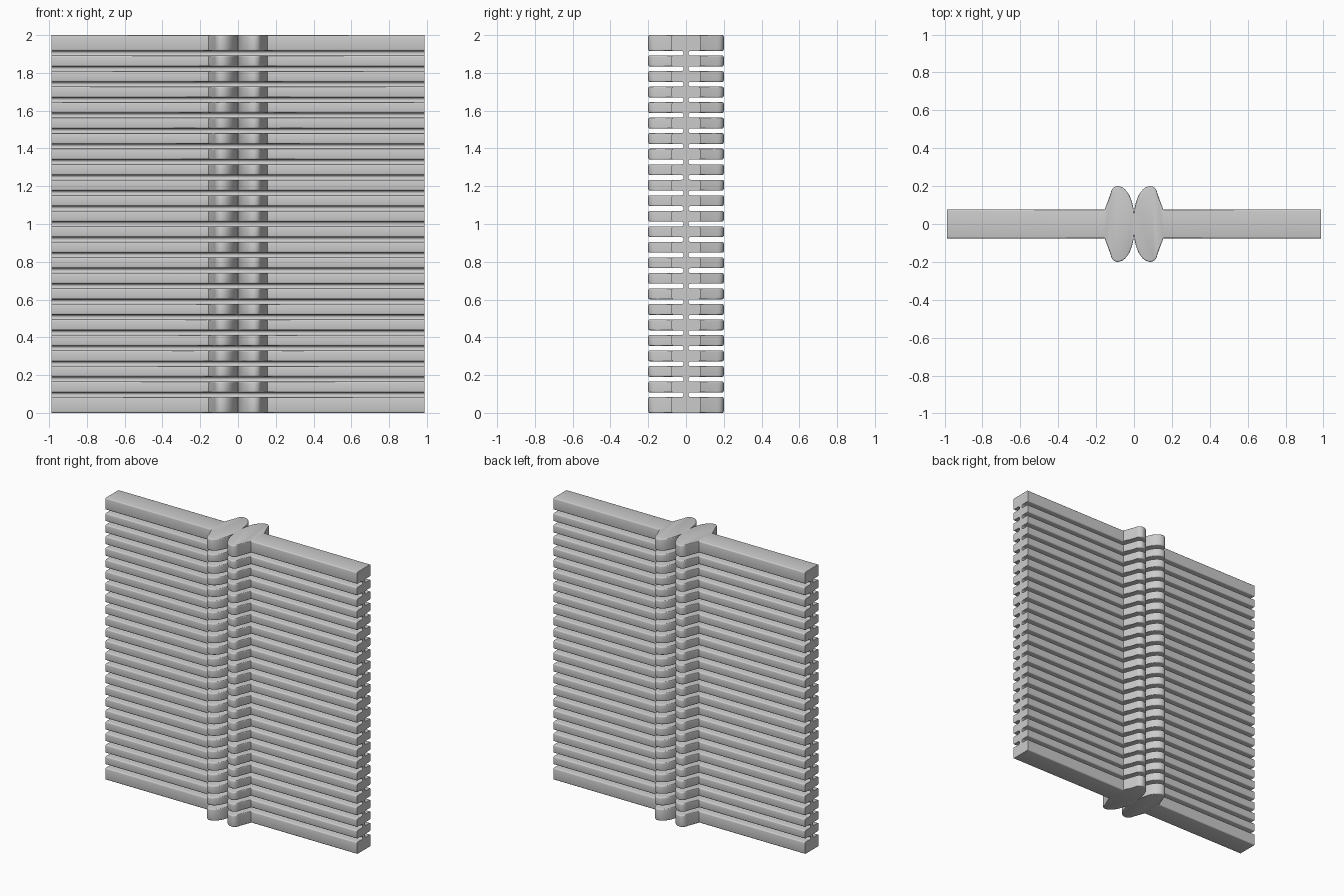
import bpy, bmesh, math

if "Cube" in bpy.data.objects:
    bpy.data.objects.remove(bpy.data.objects["Cube"])

HALF_LEN = 0.987         # outer end of each panel in x
GAP_COUNT = 23
FIRST_GAP, LAST_GAP = 0.096, 1.904
R = 0.0125               # half height of a slot, also its rounded end radius
WEB = 0.012              # half thickness of the central web
EDGE = 0.008             # rounding of the slat edges

gaps = [FIRST_GAP + (LAST_GAP - FIRST_GAP) * i / (GAP_COUNT - 1) for i in range(GAP_COUNT)]


def half_profile():
    """Plan outline (x, y) of one panel, from its outer end round the lobe."""
    upper = [(HALF_LEN, 0.076), (0.155, 0.076), (0.123, 0.162)]
    # rounded lobe crown
    for a in (20, 40, 60, 80):
        t = math.radians(a)
        upper.append((0.087 + 0.035 * math.cos(t), 0.163 + 0.037 * math.sin(t)))
    # curved inner face that meets the other panel at x = 0
    for i in range(11):
        t = math.radians(90 * i / 10)
        upper.append((0.087 - 0.087 * math.sin(t), 0.04 + 0.16 * math.cos(t)))
    return upper + [(x, -y) for x, y in reversed(upper)]


def loft(bm, rings, closed):
    """Skin rings of points, capping the ends of closed outlines."""
    vs = [[bm.verts.new(p) for p in ring] for ring in rings]
    n = len(rings[0])
    for a, b in zip(vs, vs[1:]):
        for i in range(n if closed else n - 1):
            j = (i + 1) % n
            bm.faces.new((a[i], a[j], b[j], b[i]))
    if closed:
        bm.faces.new(vs[0])
        bm.faces.new(vs[-1])


def finish(bm, name):
    bmesh.ops.recalc_face_normals(bm, faces=bm.faces)
    mesh = bpy.data.meshes.new(name)
    bm.to_mesh(mesh)
    bm.free()
    ob = bpy.data.objects.new(name, mesh)
    bpy.context.collection.objects.link(ob)
    bpy.ops.object.select_all(action='DESELECT')
    ob.select_set(True)
    bpy.context.view_layer.objects.active = ob
    bpy.ops.object.shade_smooth_by_angle(angle=math.radians(35))
    return ob


def slats(side, name):
    """Stack of slats with softly rounded front and back edges."""
    bm = bmesh.new()
    profile = half_profile()
    bottoms = [0.0] + [g + R for g in gaps]
    tops = [g - R for g in gaps] + [2.0]
    arc = [math.radians(a) for a in (0, 30, 60, 90)]
    steps = [(EDGE * (1 - math.sin(t)), EDGE * (1 - math.cos(t))) for t in arc]
    for z0, z1 in zip(bottoms, tops):
        levels = [(z0 + dz, inset) for inset, dz in steps]
        levels += [(z1 - dz, inset) for inset, dz in reversed(steps)]
        rings = [[(side * x, y - math.copysign(inset, y), z) for x, y in profile]
                 for z, inset in levels]
        loft(bm, rings, True)
    return finish(bm, name)


def web(side, name):
    """Thin central sheet joining the slats, scooped out at each slot."""
    bm = bmesh.new()
    section = []
    for g in gaps:
        for i in range(9):
            t = math.radians(-90 + 180 * i / 8)
            section.append((WEB + R - R * math.cos(t), g + R * math.sin(t)))
    rings = [[(side * HALF_LEN, y, z), (side * HALF_LEN, -y, z), (0, -y, z), (0, y, z)]
             for y, z in section]
    loft(bm, rings, True)
    return finish(bm, name)


for side, word in ((1, "right"), (-1, "left")):
    slats(side, word + "_panel_slats")
    web(side, word + "_panel_web")
